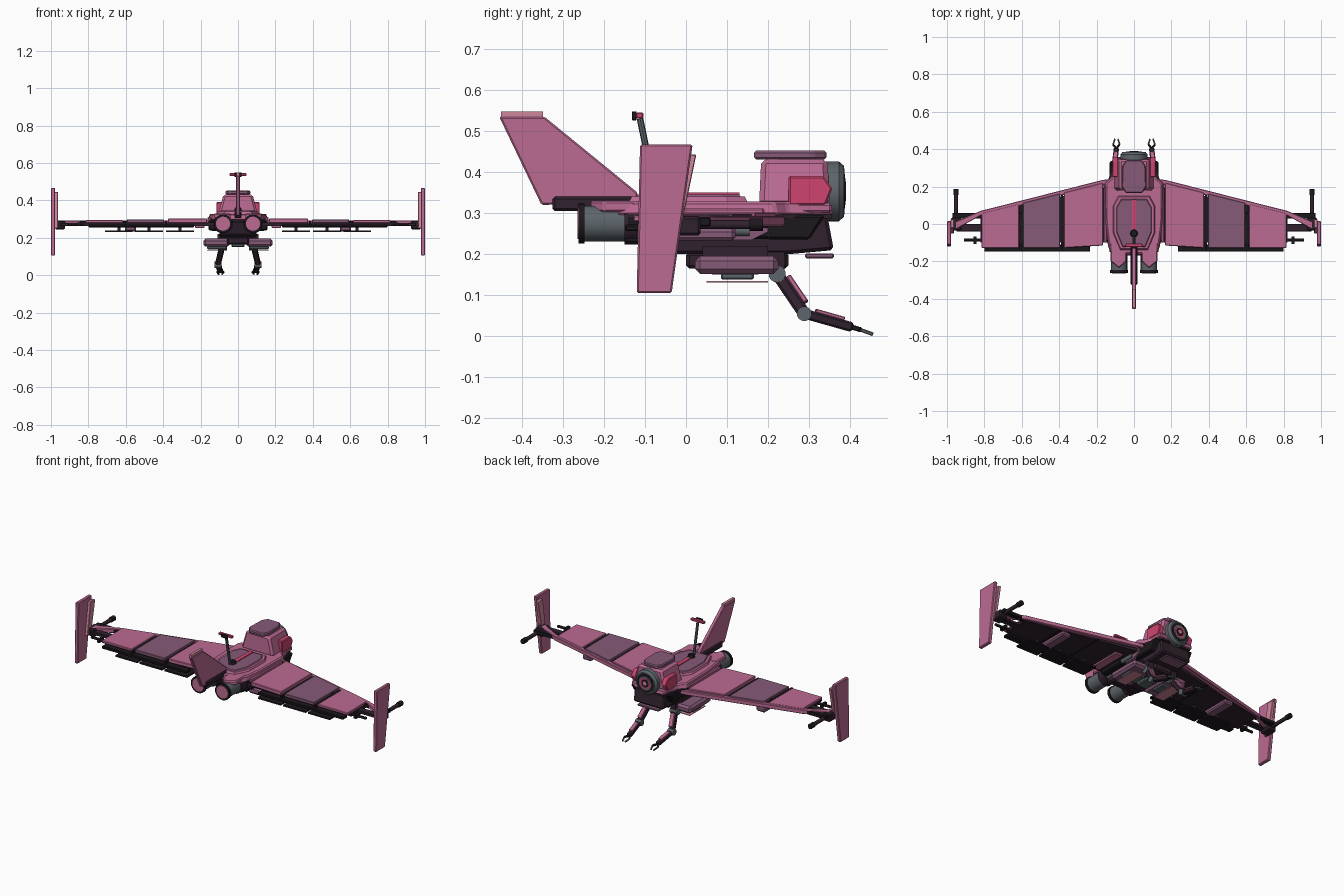
import bpy, bmesh, math
from mathutils import Vector, Matrix

if "Cube" in bpy.data.objects:
    bpy.data.objects.remove(bpy.data.objects["Cube"])

def mat(name, r, g, b):
    m = bpy.data.materials.new(name)
    m.diffuse_color = (r, g, b, 1)
    m.use_nodes = True
    m.node_tree.nodes["Principled BSDF"].inputs["Base Color"].default_value = m.diffuse_color
    return m

PINK = mat("pink", 0.50, 0.145, 0.29)
PURPLE = mat("dusty purple", 0.24, 0.105, 0.19)
RED = mat("hot pink", 0.62, 0.06, 0.16)
DARK = mat("aubergine", 0.030, 0.016, 0.027)
BLACK = mat("near black", 0.012, 0.009, 0.012)
GREY = mat("steel grey", 0.11, 0.13, 0.145)
PALE = mat("pale pink", 0.62, 0.24, 0.33)

def finish(name, bm, m, bevel=0.0, smooth=False):
    bmesh.ops.recalc_face_normals(bm, faces=bm.faces)
    if bevel:
        bmesh.ops.bevel(bm, geom=list(bm.edges), offset=bevel, segments=1, affect='EDGES')
    me = bpy.data.meshes.new(name)
    bm.to_mesh(me)
    bm.free()
    me.materials.append(m)
    ob = bpy.data.objects.new(name, me)
    bpy.context.collection.objects.link(ob)
    if smooth:
        for p in me.polygons:
            p.use_smooth = len(p.vertices) == 4
        me.set_sharp_from_angle(angle=math.radians(40))
    return ob

def box(name, x, y, z, m, bevel=0.0, taper=(1, 1)):
    """Box from (lo, hi) ranges; taper scales the top face."""
    bm = bmesh.new()
    bmesh.ops.create_cube(bm, size=1)
    for v in bm.verts:
        t = taper if v.co.z > 0 else (1, 1)
        v.co = Vector([(r[0] + r[1]) / 2 + c * s * (r[1] - r[0])
                       for r, c, s in zip((x, y, z), v.co, (t[0], t[1], 1))])
    return finish(name, bm, m, bevel)

def prism(name, pts, axis, lo, hi, m, bevel=0.0, shrink=1.0):
    """Extrude a 2D outline along x (points y,z) or z (points x,y)."""
    cx = sum(p[0] for p in pts) / len(pts)
    cy = sum(p[1] for p in pts) / len(pts)
    bm = bmesh.new()
    rings = []
    for h, s in ((lo, 1), (hi, shrink)):
        q = [(cx + (a - cx) * s, cy + (b - cy) * s) for a, b in pts]
        rings.append([bm.verts.new((h, a, b) if axis == 'x' else (a, b, h)) for a, b in q])
    n = len(pts)
    bm.faces.new(rings[0])
    bm.faces.new(rings[1])
    for i in range(n):
        bm.faces.new((rings[0][i], rings[0][(i + 1) % n], rings[1][(i + 1) % n], rings[1][i]))
    return finish(name, bm, m, bevel)

def rod(name, a, b, r, m, n=16, r2=None):
    a, b = Vector(a), Vector(b)
    d = b - a
    bm = bmesh.new()
    M = Matrix.Translation((a + b) / 2) @ d.to_track_quat('Z', 'Y').to_matrix().to_4x4()
    bmesh.ops.create_cone(bm, cap_ends=True, segments=n, radius1=r, radius2=r if r2 is None else r2,
                          depth=d.length, matrix=M)
    return finish(name, bm, m, smooth=n > 8)

def link(name, a, b, w, h, m, lift=0.0, trim=0.0):
    """Bevelled bar between two points, lifted along its local up."""
    a, b = Vector(a), Vector(b)
    d = b - a
    bm = bmesh.new()
    bmesh.ops.create_cube(bm, size=1)
    bmesh.ops.scale(bm, vec=(w, h, d.length * (1 - trim)), verts=bm.verts)
    y = Vector((1, 0, 0)).cross(d).normalized()
    y = y if y.z > 0 else -y
    zz = d.normalized()
    R = Matrix((y.cross(zz), y, zz)).transposed().to_4x4()
    bmesh.ops.transform(bm, matrix=Matrix.Translation((a + b) / 2 + y * lift) @ R, verts=bm.verts)
    return finish(name, bm, m, min(w, h) * 0.2)

def sym(half):
    return half + [(-x, y) for x, y in reversed(half)]

# Fuselage: dark belly, pink deck, inset panel and stripe
prism("belly_hull", [(-0.13, .29), (-0.11, .215), (-0.02, .2), (.25, .2), (.36, .21), (.345, .29)], 'x', -.1, .1, DARK, .008)
prism("belly_side_hull", [(-0.08, .295), (-0.06, .24), (.3, .235), (.34, .295)], 'x', -.13, .13, BLACK, .006)
box("belly_keel", (-.06, .06), (0, .25), (.165, .205), DARK, .008)
box("belly_sensor", (-.035, .035), (.06, .18), (.15, .17), GREY, .005)
box("chin_plate", (-.07, .07), (.29, .36), (.19, .202), PURPLE, .003)
prism("deck", sym([(.10, .36), (.125, .25), (.158, .22), (.155, 0), (.14, -.12), (.12, -.17)]), 'z', .295, .328, PINK, .006, .96)
prism("deck_seam", sym([(.10, .355), (.15, .2), (.14, -.1)]), 'z', .287, .297, DARK)
prism("deck_raised", sym([(.085, .15), (.112, .1), (.112, -.05), (.075, -.14)]), 'z', .326, .34, PINK, 0, .95)
prism("deck_inset", sym([(.07, .135), (.095, .09), (.095, -.045), (.062, -.125)]), 'z', .338, .345, PURPLE, 0, .95)
box("deck_stripe", (-.012, .012), (-.03, .13), (.343, .35), RED)

# Head with cap, cheek plates and camera eye
box("head", (-.108, .108), (.178, .35), (.318, .432), PINK, .012, (.72, .94))
prism("head_cap", sym([(.04, .342), (.062, .31), (.066, .2), (.045, .166)]), 'z', .431, .452, PURPLE, .005)
box("head_collar", (-.115, .115), (.17, .355), (.30, .325), PINK, .006)
E = .353
rod("eye_housing", (0, .33, E), (0, .372, E), .073, GREY, 24)
rod("eye_rim", (0, .372, E), (0, .385, E), .073, GREY, 24, .062)
for i, (r, m) in enumerate([(.056, BLACK), (.042, GREY), (.033, RED), (.024, BLACK), (.012, PALE)]):
    rod(f"eye_ring_{i}", (0, .37, E), (0, .3862 + .001 * i, E), r, m, 24)

# Tail boom and fin
box("tail_boom", (-.02, .02), (-.325, -.1), (.305, .34), DARK, .006)
prism("tail_fin", [(-.455, .535), (-.345, .535), (-.118, .35), (-.118, .325), (-.352, .32)], 'x', -.011, .011, PINK, .004)
box("tail_fin_cap", (-.008, .008), (-.45, -.348), (.533, .548), PALE)

# Antenna mast
rod("antenna_base", (0, -.05, .34), (0, -.05, .362), .022, BLACK, 12, .016)
rod("antenna_mast", (0, -.075, .35), (0, -.112, .53), .008, GREY, 8)
box("antenna_bar", (-.045, .045), (-.122, -.104), (.53, .545), RED, .003)
box("antenna_back", (-.02, .02), (-.132, -.12), (.526, .548), BLACK, .002)

def lead(x):
    return .232 - (x - .166) * .25

for s, side in ((1, "right"), (-1, "left")):
    def N(n): return side + "_" + n
    def X(a, b): return tuple(sorted((s * a, s * b)))
    def P(pts): return [(s * x, y) for x, y in pts]

    # Engine
    rod(N("engine"), (s * .08, -.25, .275), (s * .08, -.06, .275), .044, GREY, 20)
    rod(N("engine_rim"), (s * .08, -.262, .275), (s * .08, -.247, .275), .049, BLACK, 20)
    rod(N("engine_glow"), (s * .08, -.264, .275), (s * .08, -.25, .275), .038, PINK, 20)
    rod(N("engine_collar"), (s * .08, -.15, .275), (s * .08, -.1, .275), .052, DARK, 20)
    prism(N("engine_cowl"), P([(.038, -.1), (.128, -.1), (.125, -.2), (.08, -.235), (.04, -.2)]), 'z', .303, .33, PINK, .005)

    # Cheek plate and flank details
    prism(N("cheek_plate"), [(.25, .39), (.335, .39), (.356, .36), (.34, .32), (.25, .32)], 'x', s * .085, s * .116, RED, .004)
    box(N("flank_box"), X(.115, .158), (-.09, .07), (.24, .288), BLACK, .006)
    rod(N("flank_tube"), (s * .14, .06, .257), (s * .14, .155, .257), .013, GREY, 12)
    box(N("flank_plate"), X(.145, .163), (-.1, .19), (.288, .312), PINK, .004)
    prism(N("flank_brace"), [(.09, .235), (.16, .235), (.2, .255), (.2, .288), (.17, .28)], 'x', s * .125, s * .14, PURPLE)

    # Belly pod
    box(N("belly_pod"), X(.045, .185), (.022, .225), (.152, .195), PURPLE, .012)
    box(N("belly_pod_base"), X(.06, .165), (.085, .165), (.138, .155), GREY, .004)
    box(N("belly_pod_skid"), X(.1, .165), (.05, .2), (.131, .135), PALE)
    box(N("belly_pod_mount"), X(.06, .11), (.04, .2), (.19, .22), DARK)

    # Wing: dark core, three skin panels, leading edge, flaps
    prism(N("wing_core"), P([(.13, .2), (.82, .06), (.82, -.1), (.13, -.1)]), 'z', .264, .281, DARK)
    for i, (a, b, m) in enumerate([(.166, .374, PINK), (.396, .594, PURPLE), (.615, .815, PINK)]):
        prism(N(f"wing_panel_{i}"), P([(a, lead(a) - .012), (b, lead(b) - .012), (b, -.128), (a, -.115 if i == 0 else -.128)]),
              'z', .279, .302 - .004 * i, m, .003)
    prism(N("leading_edge"), P([(.13, .24), (.17, .235), (.82, .07), (.955, .012), (.955, -.03), (.82, .045), (.16, .21)]), 'z', .268, .293, PINK, .003)
    box(N("trailing_flap"), X(.235, .8), (-.148, -.11), (.256, .272), BLACK, .003)
    for i, (a, b) in enumerate([(.235, .385), (.4, .55), (.565, .71)]):
        box(N(f"under_flap_{i}"), X(a, b), (-.146, -.04), (.231, .24), BLACK)
        box(N(f"flap_bracket_{i}"), X((a + b) / 2 - .008, (a + b) / 2 + .008), (-.12, -.05), (.238, .266), DARK)
    for i, x in enumerate((.385, .605)):
        box(N(f"wing_rib_{i}"), X(x - .006, x + .006), (-.14, lead(x) - .02), (.262, .289), BLACK)
    box(N("wing_pod"), X(.545, .605), (-.06, .12), (.233, .262), PURPLE, .008)
    box(N("root_under_plate"), X(.18, .23), (-.08, .12), (.252, .266), PINK, .003)

    # Wing tip: spar, rods, joint and fins
    box(N("tip_spar"), X(.55, .97), (.03, .06), (.268, .29), BLACK, .003)
    box(N("tip_joint"), X(.925, .978), (-.035, .035), (.245, .292), DARK, .006)
    box(N("tip_arm"), X(.8, .95), (-.04, .0), (.262, .28), DARK, .003)
    rod(N("tip_probe"), (s * .952, 0, .272), (s * .952, .16, .272), .011, DARK, 10)
    rod(N("tip_probe_end"), (s * .952, .155, .272), (s * .952, .187, .272), .015, BLACK, 10)
    rod(N("tip_stub"), (s * .8, -.086, .272), (s * .91, -.086, .272), .008, DARK, 8)
    box(N("tip_stub_bar"), X(.842, .858), (-.108, -.066), (.262, .282), BLACK)
    prism(N("tip_fin"), [(-.112, .467), (.016, .467), (-.035, .105), (-.12, .105)], 'x', s * .978, s * 1.0, PINK, .004)
    prism(N("tip_fin_strip"), [(-.02, .445), (.025, .442), (-.015, .25), (-.05, .25)], 'x', s * .962, s * .98, PALE, .002)

    # Claw arm
    sh, el, wr = (s * .085, .222, .152), (s * .108, .288, .055), (s * .094, .405, .022)
    rod(N("shoulder"), (s * .06, .222, .152), (s * .108, .222, .152), .021, GREY, 14)
    box(N("shoulder_mount"), X(.065, .1), (.19, .24), (.155, .205), DARK)
    rod(N("elbow"), (s * .088, .288, .055), (s * .126, .288, .055), .018, GREY, 14)
    link(N("upper_arm"), sh, el, .03, .03, DARK)
    link(N("upper_arm_cover"), sh, el, .026, .012, PINK, .02, .35)
    link(N("forearm"), el, wr, .028, .024, DARK)
    link(N("forearm_cover"), el, wr, .024, .009, PINK, .015, .4)
    for k in (-1, 1):
        mid = (wr[0] + k * .018, .425, .016)
        link(N("claw_base"), wr, mid, .01, .012, BLACK)
        link(N("claw_tip"), mid, (wr[0] + k * .008, .455, .005), .008, .009, GREY)
